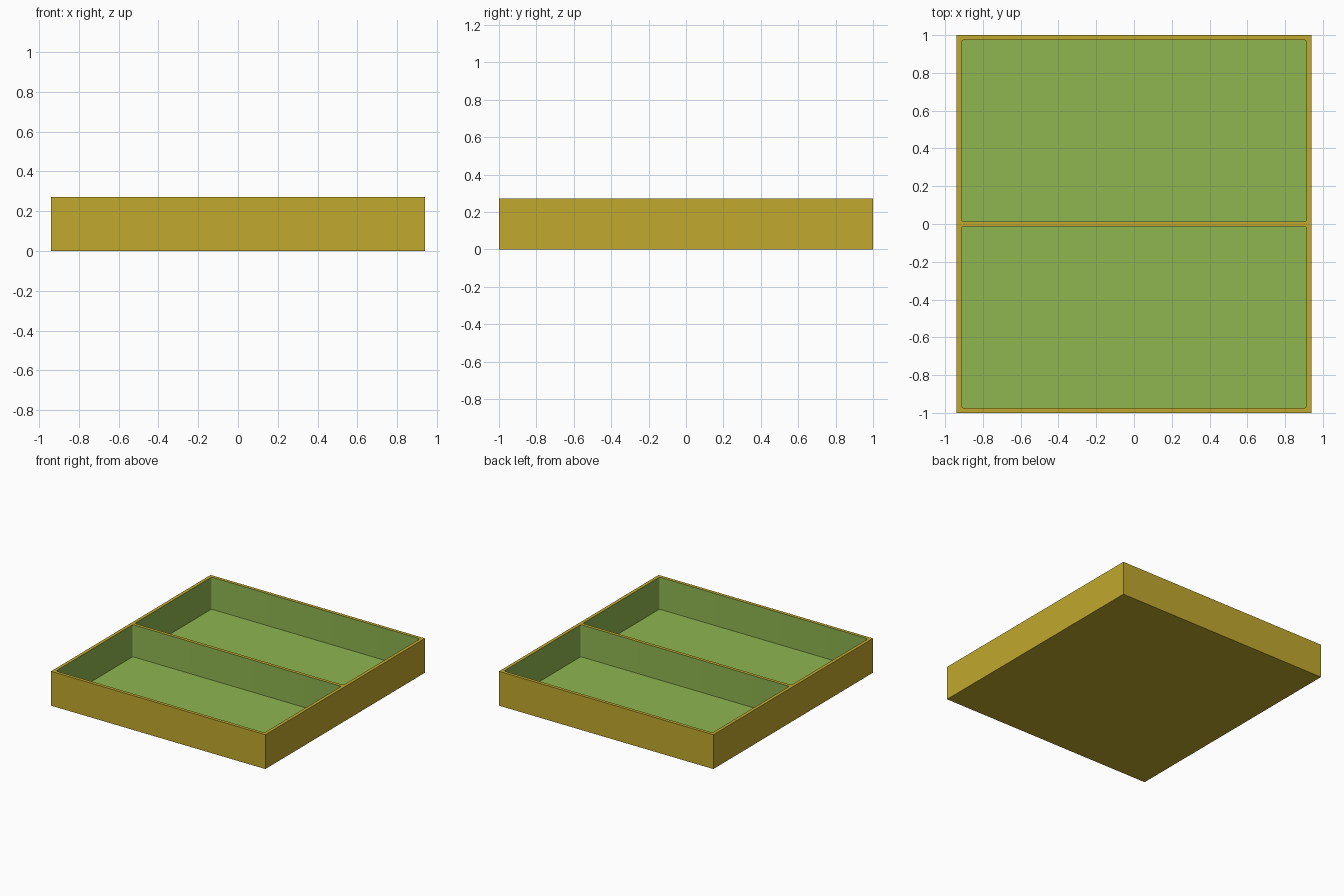
import bpy, bmesh, math

if "Cube" in bpy.data.objects:
    bpy.data.objects.remove(bpy.data.objects["Cube"])

HALF_X, HALF_Y, HEIGHT = 0.94, 1.0, 0.272
WALL, FLOOR, RADIUS, STEPS = 0.026, 0.018, 0.014, 4


def srgb(*rgb):
    return [((c / 255 + 0.055) / 1.055) ** 2.4 for c in rgb] + [1.0]


def material(name, color):
    mat = bpy.data.materials.new(name)
    mat.diffuse_color = color
    mat.use_nodes = True
    mat.node_tree.nodes["Principled BSDF"].inputs["Base Color"].default_value = mat.diffuse_color
    return mat


def rounded_rect(x0, x1, y0, y1, r):
    """Corner-rounded rectangle outline, counter-clockwise."""
    corners = [(x1 - r, y1 - r), (x0 + r, y1 - r), (x0 + r, y0 + r), (x1 - r, y0 + r)]
    points = []
    for i, (cx, cy) in enumerate(corners):
        for s in range(STEPS + 1):
            a = math.pi / 2 * (i + s / STEPS)
            points.append((cx + r * math.cos(a), cy + r * math.sin(a)))
    return points


def add_well(bm, outline, z_cap, mat):
    """Walls from the rim down to a flat cap; returns the rim edges."""
    top = [bm.verts.new((x, y, HEIGHT)) for x, y in outline]
    low = [bm.verts.new((x, y, z_cap)) for x, y in outline]
    n = len(outline)
    for i in range(n):
        j = (i + 1) % n
        bm.faces.new((top[i], top[j], low[j], low[i])).material_index = mat
    bm.faces.new(low).material_index = mat
    return [bm.edges.get((top[i], top[(i + 1) % n])) for i in range(n)]


bm = bmesh.new()

# Outer shell with its underside
rim = add_well(bm, [(-HALF_X, -HALF_Y), (HALF_X, -HALF_Y),
                    (HALF_X, HALF_Y), (-HALF_X, HALF_Y)], 0, 0)

# Two lined compartments either side of the divider
for y0, y1 in ((-HALF_Y + WALL, -WALL / 2), (WALL / 2, HALF_Y - WALL)):
    rim += add_well(bm, rounded_rect(-HALF_X + WALL, HALF_X - WALL, y0, y1, RADIUS), FLOOR, 1)

# Flat rim joining the shell and the compartments
bmesh.ops.triangle_fill(bm, edges=rim, use_beauty=True, normal=(0, 0, 1))
bmesh.ops.recalc_face_normals(bm, faces=bm.faces)

mesh = bpy.data.meshes.new("divided_tray")
bm.to_mesh(mesh)
bm.free()
mesh.materials.append(material("mustard_shell", srgb(193, 168, 46)))
mesh.materials.append(material("green_lining", srgb(143, 182, 80)))
tray = bpy.data.objects.new("divided_tray", mesh)
bpy.context.collection.objects.link(tray)
bpy.context.view_layer.objects.active = tray
tray.select_set(True)
bpy.ops.object.shade_smooth_by_angle(angle=math.radians(30))
